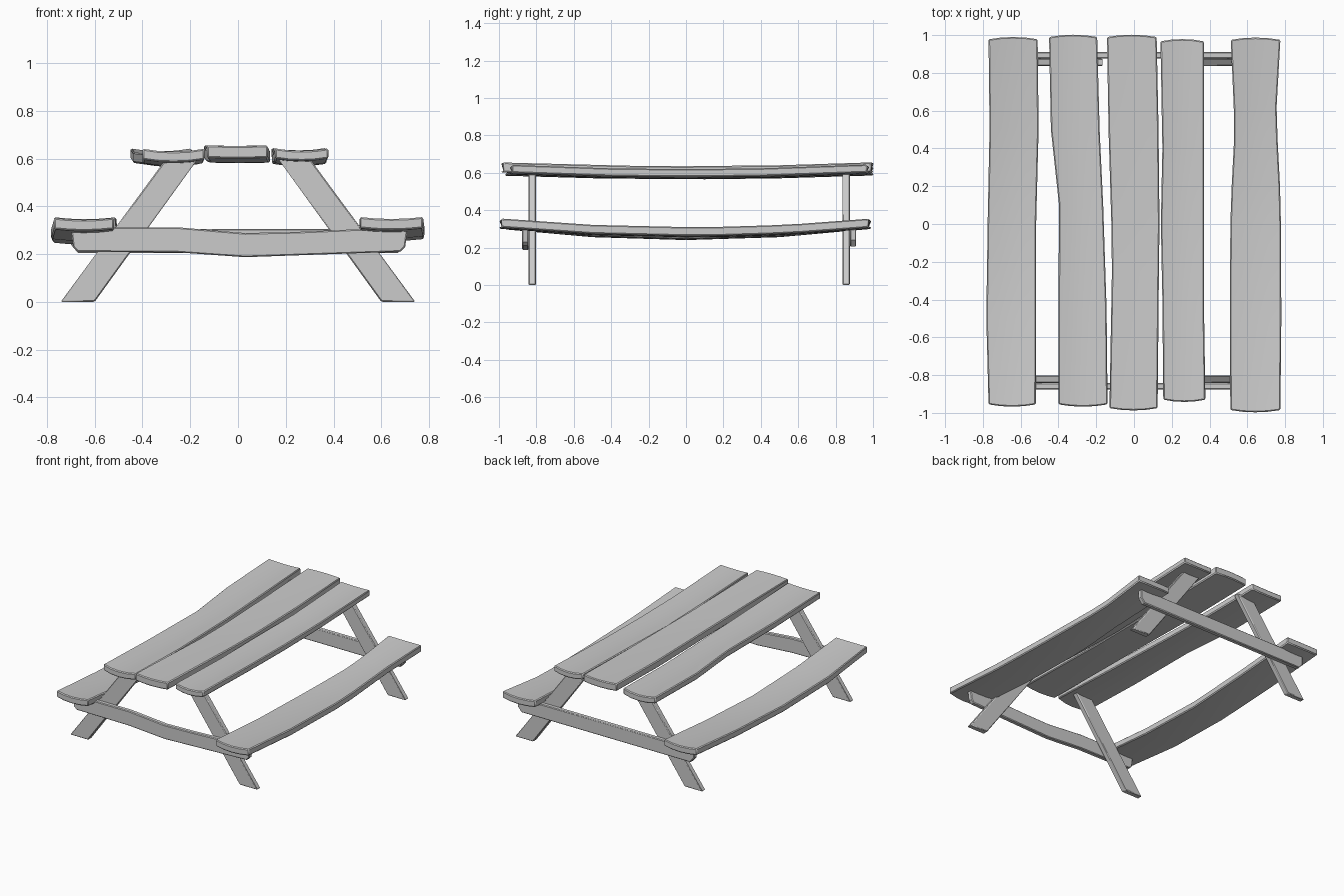
import bpy, bmesh

if "Cube" in bpy.data.objects:
    bpy.data.objects.remove(bpy.data.objects["Cube"])


def finish(name, bm, bevel):
    bmesh.ops.recalc_face_normals(bm, faces=bm.faces)
    mesh = bpy.data.meshes.new(name)
    bm.to_mesh(mesh)
    bm.free()
    ob = bpy.data.objects.new(name, mesh)
    bpy.context.collection.objects.link(ob)
    bpy.ops.object.select_all(action='DESELECT')
    ob.select_set(True)
    bpy.context.view_layer.objects.active = ob
    bpy.ops.object.shade_smooth_by_angle(angle=0.6)
    mod = ob.modifiers.new("worn_edges", 'BEVEL')
    mod.width = bevel
    mod.segments = 1
    mod.limit_method = 'ANGLE'
    mod.angle_limit = 0.9
    return ob


def plank(name, stations, top, thick, sag, cup, bow=0.012):
    """Sagging, cupped board; stations are (y, left x, right x) front to back."""
    bm = bmesh.new()
    cols = 4
    rings = []
    for i, (y, xl, xr) in enumerate(stations):
        end = -1 if i == 0 else (1 if i == len(stations) - 1 else 0)
        z = top - sag * (1 - (y / 0.98) ** 2)
        upper, lower = [], []
        for c in range(cols + 1):
            t = c / cols
            hump = 1 - (2 * t - 1) ** 2
            x = xl + (xr - xl) * t
            yy = y + end * bow * hump
            zz = z - cup * hump
            upper.append(bm.verts.new((x, yy, zz)))
            lower.append(bm.verts.new((x, yy, zz - thick)))
        rings.append((upper, lower))
    for (u0, l0), (u1, l1) in zip(rings, rings[1:]):
        for c in range(cols):
            bm.faces.new((u0[c], u0[c + 1], u1[c + 1], u1[c]))
            bm.faces.new((l0[c], l1[c], l1[c + 1], l0[c + 1]))
        for c in (0, cols):
            bm.faces.new((u0[c], u1[c], l1[c], l0[c]))
    for u, l in (rings[0], rings[-1]):
        bm.faces.new(u + l[::-1])
    return finish(name, bm, 0.006)


def slab(name, profile, y0, y1):
    """x-z outline extruded along y."""
    bm = bmesh.new()
    face = bm.faces.new([bm.verts.new((x, y0, z)) for x, z in profile])
    new = bmesh.ops.extrude_face_region(bm, geom=[face])['geom']
    bmesh.ops.translate(bm, vec=(0, y1 - y0, 0),
                        verts=[v for v in new if isinstance(v, bmesh.types.BMVert)])
    return finish(name, bm, 0.005)


# seats
plank("left_seat", [(-0.955, -.77, -.52), (-.5, -.782, -.518), (0, -.775, -.518),
                    (.5, -.765, -.505), (.978, -.77, -.51)], .355, .047, .06, .008)
plank("right_seat", [(-.985, .51, .775), (-.5, .507, .78), (0, .51, .778), (.2, .517, .773),
                     (.45, .53, .76), (.62, .528, .755), (.975, .512, .775)],
      .355, .047, .045, .008)

# table top boards
plank("left_tabletop_board", [(-.955, -.4, -.14), (-.45, -.4, -.145), (.1, -.397, -.163),
                              (.5, -.44, -.182), (.99, -.45, -.195)], .642, .045, .02, .012)
plank("middle_tabletop_board", [(-.975, -.13, .125), (-.25, -.117, .132), (0, -.12, .135),
                                (.5, -.135, .13), (.99, -.143, .12)], .655, .052, .02, .002)
plank("right_tabletop_board", [(-.93, .155, .378), (-.4, .15, .37), (0, .142, .37),
                               (.4, .15, .37), (.967, .14, .37)], .645, .042, .025, .01)

# splayed legs
for side, s in (("left", -1), ("right", 1)):
    outline = [(s * .6, 0), (s * .742, 0), (s * .297, .605), (s * .163, .605)]
    slab(f"front_{side}_leg", outline, -.842, -.802)
    slab(f"back_{side}_leg", outline, .836, .876)

# cross beams carrying the seats
slab("front_cross_beam", [(-.67, .21), (-.25, .207), (.03, .187), (.25, .195), (.68, .21),
                          (.7, .23), (.71, .305), (.5, .304), (.25, .293), (.03, .288),
                          (-.25, .312), (-.7, .312), (-.69, .23)], -.876, -.842)
slab("back_cross_beam", [(-.67, .205), (.67, .205), (.7, .24), (.7, .305),
                         (-.7, .305), (-.7, .24)], .876, .91)
